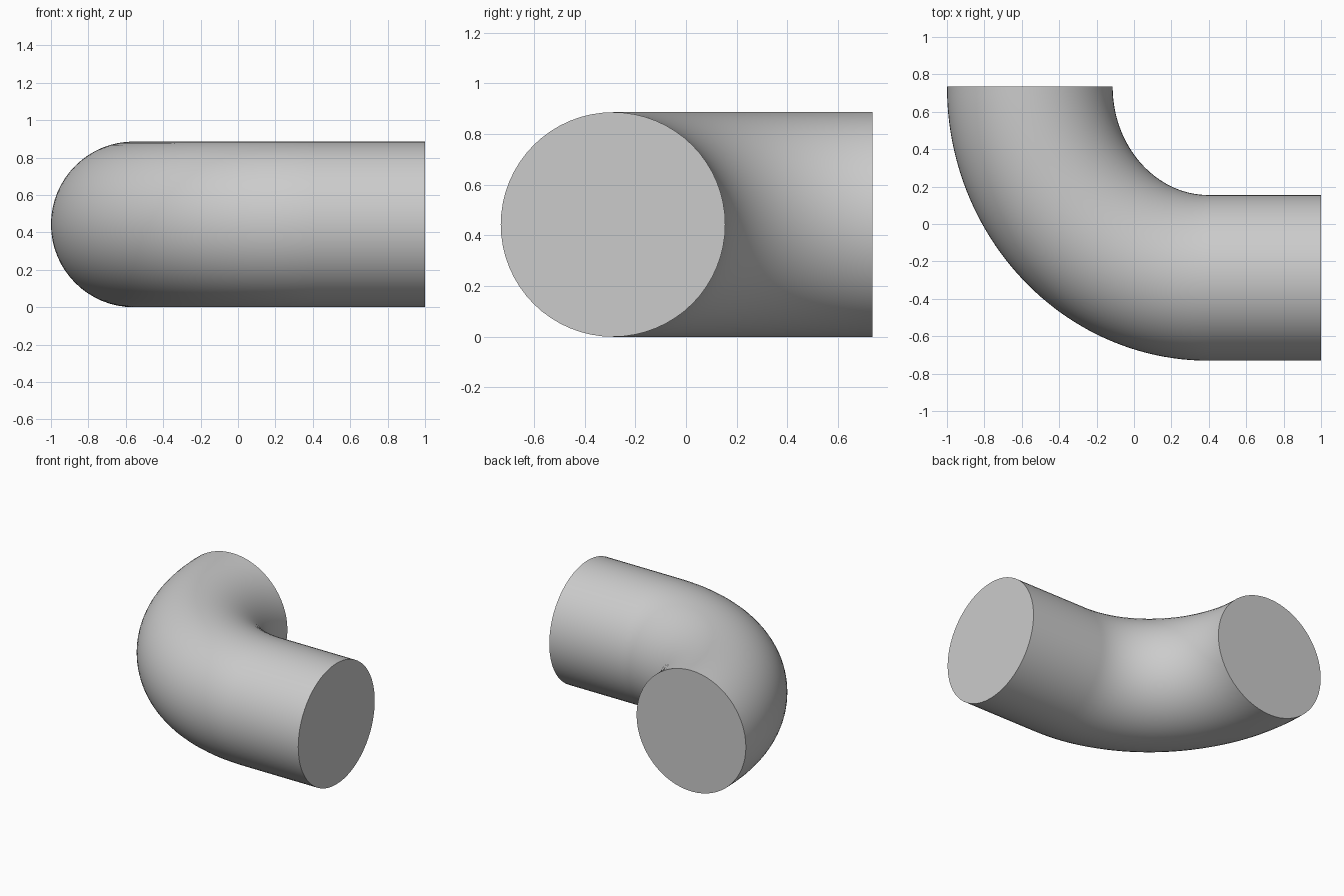
import bpy

if "Cube" in bpy.data.objects:
    bpy.data.objects.remove(bpy.data.objects["Cube"])

R = 0.443                 # pipe radius
K = 0.5523                # handle ratio for a quarter ellipse
END_X, END_Y = -0.557, 0.735
SIDE_Y, BEND_X = -0.288, 0.40

# Centre line: straight run, then a quarter bend towards the back
curve = bpy.data.curves.new("pipe_elbow", 'CURVE')
curve.dimensions = '3D'
curve.resolution_u = 48
curve.bevel_depth = R
curve.bevel_resolution = 30
curve.use_fill_caps = True

hx = K * (BEND_X - END_X)
hy = K * (END_Y - SIDE_Y)
# point, left handle, right handle
path = [
    ((1.0, SIDE_Y), (1.2, SIDE_Y), (0.8, SIDE_Y)),
    ((BEND_X, SIDE_Y), (BEND_X + 0.2, SIDE_Y), (BEND_X - hx, SIDE_Y)),
    ((END_X, END_Y), (END_X, END_Y - hy), (END_X, END_Y + 0.2)),
]
spline = curve.splines.new('BEZIER')
spline.bezier_points.add(len(path) - 1)
for bp, (co, left, right) in zip(spline.bezier_points, path):
    bp.handle_left_type = bp.handle_right_type = 'FREE'
    bp.co = (*co, R)
    bp.handle_left = (*left, R)
    bp.handle_right = (*right, R)

# Solid mesh with flat end caps and a smooth wall
elbow = bpy.data.objects.new("pipe_elbow", curve)
bpy.context.collection.objects.link(elbow)
bpy.context.view_layer.objects.active = elbow
elbow.select_set(True)
bpy.ops.object.convert(target='MESH')
elbow = bpy.context.object
bpy.ops.object.mode_set(mode='EDIT')
bpy.ops.mesh.select_all(action='SELECT')
bpy.ops.mesh.remove_doubles(threshold=0.0001)
bpy.ops.mesh.normals_make_consistent(inside=False)
bpy.ops.object.mode_set(mode='OBJECT')
bpy.ops.object.shade_smooth_by_angle()
